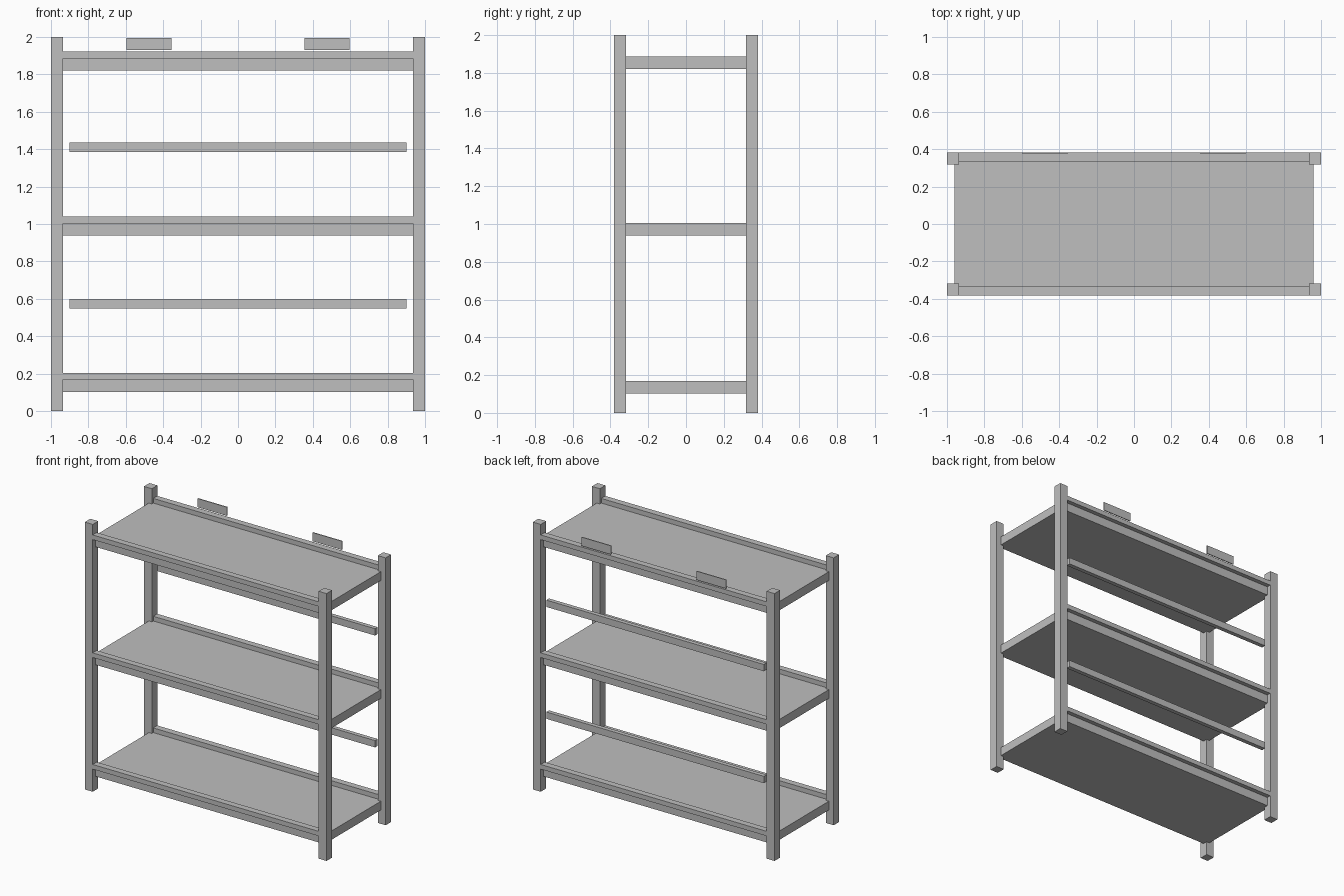
import bpy

if "Cube" in bpy.data.objects:
    bpy.data.objects.remove(bpy.data.objects["Cube"])

grey = bpy.data.materials.new("plain grey")
grey.diffuse_color = (0.52, 0.52, 0.52, 1)
grey.use_nodes = True
grey.node_tree.nodes["Principled BSDF"].inputs["Base Color"].default_value = grey.diffuse_color


def box(name, x, y, z):
    """Axis-aligned box from (min, max) ranges."""
    bpy.ops.mesh.primitive_cube_add(size=1)
    ob = bpy.context.object
    ob.name = name
    ob.location = [(a + b) / 2 for a, b in (x, y, z)]
    ob.scale = [b - a for a, b in (x, y, z)]
    bpy.ops.object.transform_apply(location=True, rotation=False, scale=True)
    ob.data.materials.append(grey)
    return ob


def span(side, inner, outer):
    return tuple(sorted((side * inner, side * outer)))


# corner posts
for sx, nx in ((-1, "left"), (1, "right")):
    for sy, ny in ((-1, "front"), (1, "back")):
        box(f"{ny}_{nx}_post", span(sx, 0.935, 1.0), span(sy, 0.317, 0.382), (0, 2))

# shelves, each with an overhanging lip along the front and back edges
for z, level in ((0.103, "bottom"), (0.938, "middle"), (1.82, "top")):
    top = z + 0.066
    box(f"{level}_shelf", (-0.96, 0.96), (-0.35, 0.35), (z, top))
    for sy, ny in ((-1, "front"), (1, "back")):
        box(f"{level}_{ny}_lip", (-0.935, 0.935), span(sy, 0.334, 0.382), (top, top + 0.035))

# back rails between the shelves
for z, level in ((0.549, "lower"), (1.386, "upper")):
    box(f"{level}_back_rail", (-0.9, 0.9), (0.334, 0.366), (z, z + 0.051))

# thin label plates above the back edge
for sx, nx in ((-1, "left"), (1, "right")):
    box(f"{nx}_label_plate", span(sx, 0.355, 0.597), (0.375, 0.382), (1.93, 1.995))
